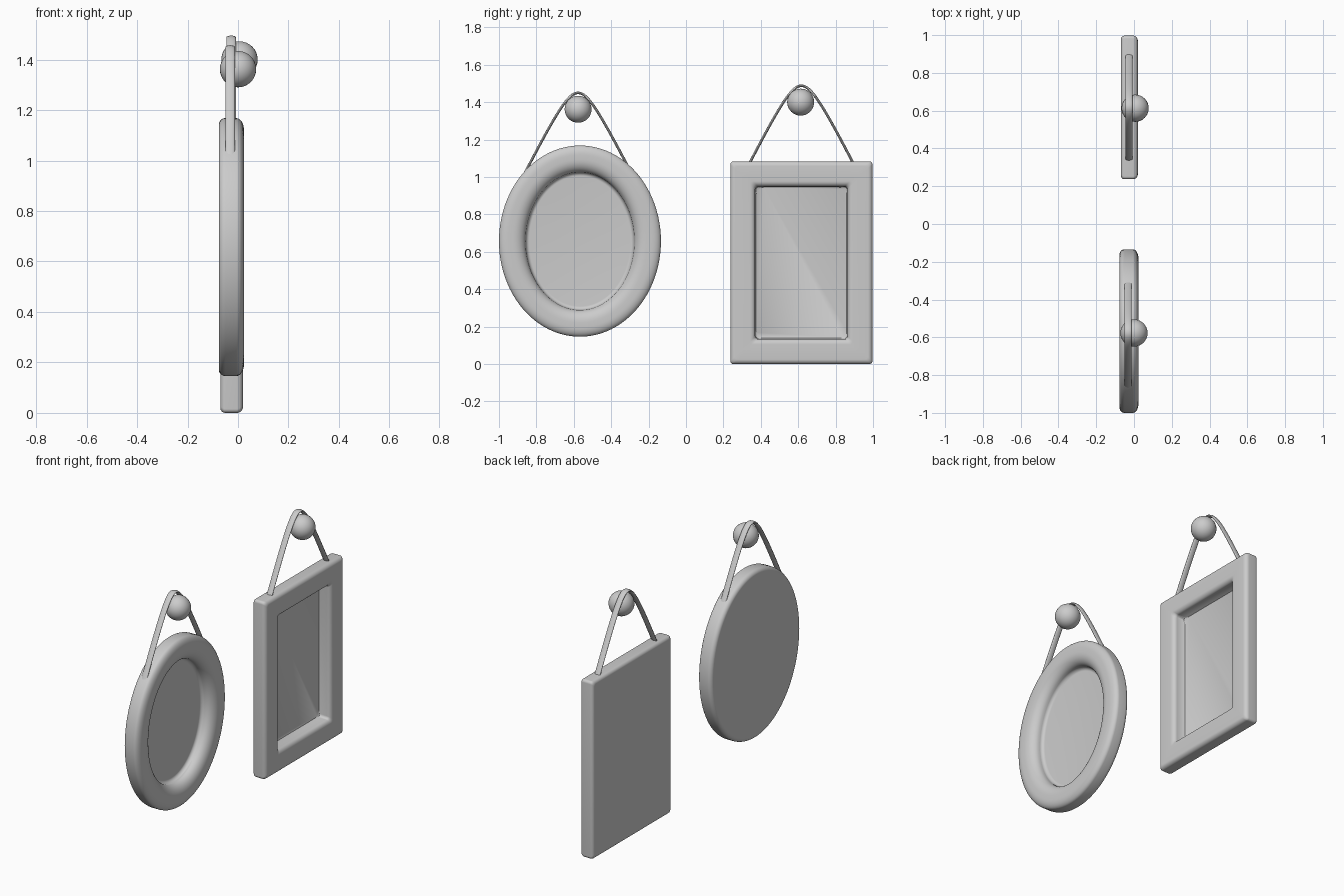
import bpy, bmesh, math
from mathutils import Vector

cube = bpy.data.objects.get("Cube")
if cube:
    bpy.data.objects.remove(cube)

grey = bpy.data.materials.new("plain grey")
grey.use_nodes = True
GREY = (0.6, 0.6, 0.6, 1)
grey.diffuse_color = GREY
grey.node_tree.nodes["Principled BSDF"].inputs["Base Color"].default_value = GREY


def loft(name, rings, angle=40):
    """Skin a list of equal-length closed rings and cap both ends."""
    bm = bmesh.new()
    rows = [[bm.verts.new(p) for p in ring] for ring in rings]
    for a, b in zip(rows, rows[1:]):
        for i in range(len(a)):
            j = (i + 1) % len(a)
            bm.faces.new((a[i], a[j], b[j], b[i]))
    bm.faces.new(rows[0])
    bm.faces.new(rows[-1])
    bmesh.ops.recalc_face_normals(bm, faces=bm.faces)
    mesh = bpy.data.meshes.new(name)
    bm.to_mesh(mesh)
    bm.free()
    ob = bpy.data.objects.new(name, mesh)
    bpy.context.collection.objects.link(ob)
    finish(ob, angle)


def finish(ob, angle):
    ob.data.materials.append(grey)
    bpy.ops.object.select_all(action='DESELECT')
    ob.select_set(True)
    bpy.context.view_layer.objects.active = ob
    bpy.ops.object.shade_smooth_by_angle(angle=math.radians(angle))


def arc(cu, cx, ru, rx, start, end, steps=8):
    """Quarter-round piece of a frame section: (inset, depth) pairs."""
    angles = [math.radians(start + (end - start) * i / steps) for i in range(steps + 1)]
    return [(cu + ru * math.cos(a), cx + rx * math.sin(a)) for a in angles]


def oval_ring(y, z, ry, rz, inset, x, n=96):
    return [(x, y + (ry - inset) * math.cos(math.tau * i / n),
             z + (rz - inset) * math.sin(math.tau * i / n)) for i in range(n)]


def rect_ring(y, z, hy, hz, inset, x, r, n=6):
    ring = []
    hy, hz = hy - inset, hz - inset
    for k, (sy, sz) in enumerate(((1, 1), (-1, 1), (-1, -1), (1, -1))):
        for i in range(n + 1):
            a = math.pi / 2 * (k + i / n)
            ring.append((x, y + sy * (hy - r) + r * math.cos(a),
                         z + sz * (hz - r) + r * math.sin(a)))
    return ring


def cord(name, y, top, half, drop, x, steep=2.0, steps=40, sides=16):
    """Flattened cord hung over the knob, straight legs with a rounded peak."""
    reach = steep * half
    bend = (reach ** 2 - drop ** 2) / (2 * drop)
    rings = []
    for i in range(steps + 1):
        t = half * (2 * i / steps - 1)
        h = math.hypot(bend, steep * t)
        centre = Vector((x, y + t, top - h + bend))
        normal = Vector((0, steep ** 2 * t / h, 1)).normalized()
        rings.append([centre + Vector((0.019 * math.cos(a), 0, 0))
                      + normal * (0.007 * math.sin(a))
                      for a in (math.tau * k / sides for k in range(sides))])
    loft(name, rings, 60)


def knob(name, x, y, z):
    bpy.ops.mesh.primitive_uv_sphere_add(segments=32, ring_count=16,
                                         radius=0.072, location=(x, y, z))
    ob = bpy.context.object
    ob.name = name
    finish(ob, 60)


# Oval frame: rounded back edge, rounded front edge, soft roll into the recess
section = (arc(0.025, -0.05, 0.025, 0.026, 270, 180)
           + arc(0.05, -0.006, 0.05, 0.03, 180, 90)
           + arc(0.075, -0.03, 0.068, 0.054, 90, 0)
           + arc(0.163, -0.03, 0.02, 0.022, 180, 270))
loft("oval_frame", [oval_ring(-0.567, 0.657, 0.433, 0.511, u, x) for u, x in section])
cord("oval_cord", -0.577, 1.45, 0.285, 0.43, -0.031)
knob("oval_knob", 0.0, -0.577, 1.362)

# Rectangular frame: tight rounded edges and a deep square recess
section = (arc(0.02, -0.05, 0.02, 0.02, 270, 180)
           + arc(0.025, -0.005, 0.025, 0.025, 180, 90)
           + arc(0.105, -0.005, 0.028, 0.025, 90, 0))
rings = [rect_ring(0.617, 0.5415, 0.38, 0.5415, u, x, 0.016) for u, x in section]
rings.append(rect_ring(0.617, 0.5415, 0.38, 0.5415, 0.136, -0.05, 0.016))
rings.append(rect_ring(0.617, 0.5415, 0.38, 0.5415, 0.138, -0.056, 0.04))
loft("rectangular_frame", rings)
cord("rectangular_cord", 0.617, 1.488, 0.28, 0.42, -0.027)
knob("rectangular_knob", 0.006, 0.613, 1.4)
